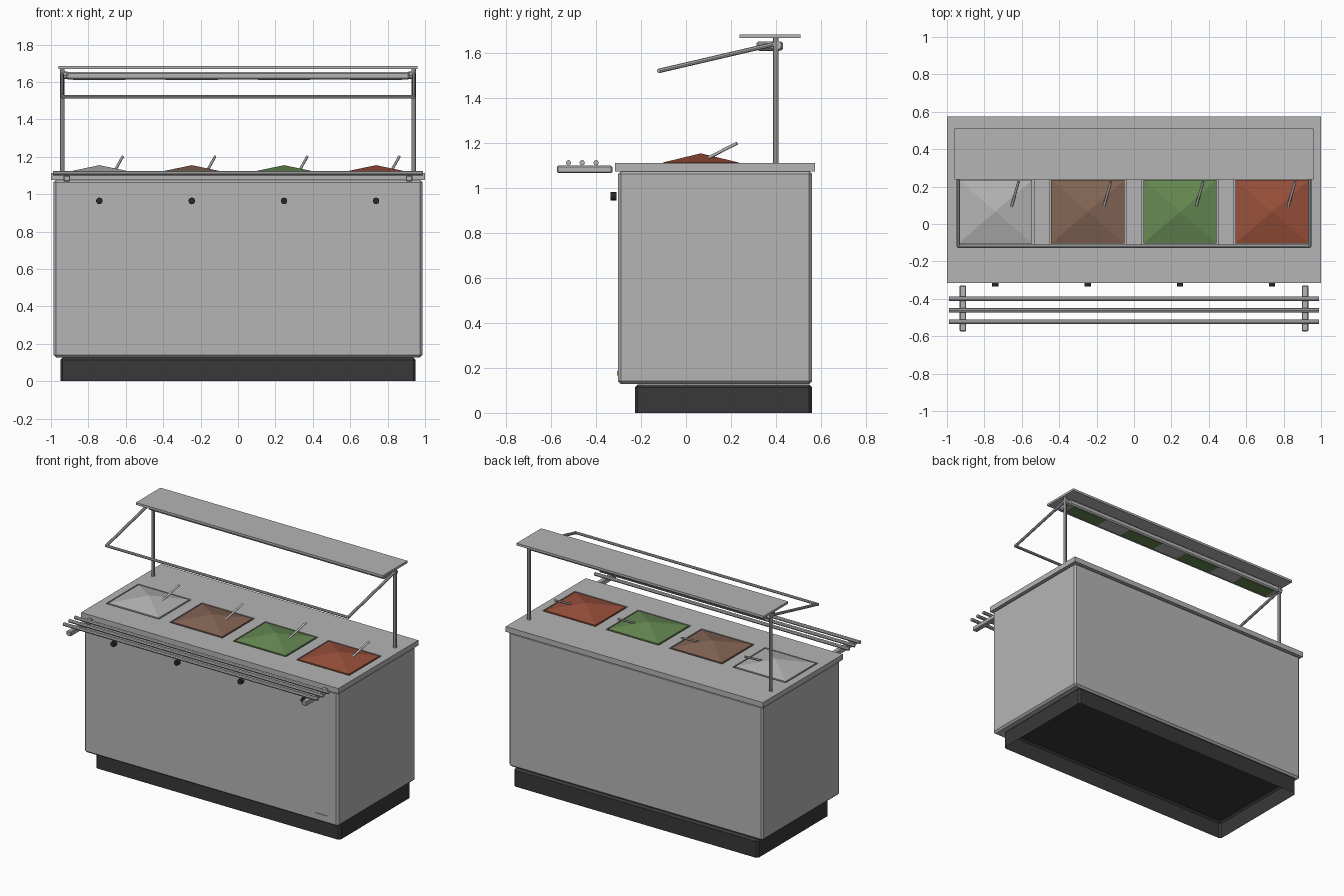
import bpy
import bmesh
import math
from mathutils import Vector

if "Cube" in bpy.data.objects:
    bpy.data.objects.remove(bpy.data.objects["Cube"], do_unlink=True)


def material(name, r, g, b):
    m = bpy.data.materials.new(name)
    m.use_nodes = True
    m.diffuse_color = (r, g, b, 1)
    node = next(n for n in m.node_tree.nodes if n.type == 'BSDF_PRINCIPLED')
    node.inputs["Base Color"].default_value = (r, g, b, 1)
    return m


STEEL = material("steel grey", 0.46, 0.46, 0.467)
PLINTH = material("charcoal", 0.04, 0.04, 0.04)
BLACK = material("knob black", 0.02, 0.02, 0.022)
PALE = material("pale food", 0.455, 0.455, 0.455)
BROWN = material("brown food", 0.23, 0.13, 0.09)
GREEN = material("green food", 0.13, 0.25, 0.085)
RED = material("red food", 0.32, 0.08, 0.043)


def finish(name, bm, mat):
    bmesh.ops.recalc_face_normals(bm, faces=bm.faces)
    mesh = bpy.data.meshes.new(name)
    bm.to_mesh(mesh)
    bm.free()
    mesh.materials.append(mat)
    ob = bpy.data.objects.new(name, mesh)
    bpy.context.collection.objects.link(ob)
    return ob


def activate(ob):
    bpy.ops.object.select_all(action='DESELECT')
    ob.select_set(True)
    bpy.context.view_layer.objects.active = ob


def box(name, xs, ys, zs, mat, chamfer=0, open_base=False):
    """Box between pairs of limits, optionally chamfered or without a base."""
    bm = bmesh.new()
    bmesh.ops.create_cube(bm, size=1)
    for v in bm.verts:
        for axis, (low, high) in enumerate((xs, ys, zs)):
            v.co[axis] = low if v.co[axis] < 0 else high
    base = min(bm.faces, key=lambda f: f.calc_center_median().z)
    edges = [e for e in bm.edges if not (open_base and e in base.edges[:])]
    if chamfer:
        bmesh.ops.bevel(bm, geom=edges, offset=chamfer, segments=1,
                        affect='EDGES')
    if open_base:
        base = min(bm.faces, key=lambda f: f.calc_center_median().z)
        bmesh.ops.delete(bm, geom=[base], context='FACES_ONLY')
    return finish(name, bm, mat)


def rod(name, start, end, radius, mat, sides=8):
    """Cylinder between two points."""
    a, b = Vector(start), Vector(end)
    bm = bmesh.new()
    bmesh.ops.create_cone(bm, cap_ends=True, segments=sides, radius1=radius,
                          radius2=radius, depth=(b - a).length)
    turn = (b - a).to_track_quat('Z', 'Y').to_matrix()
    for v in bm.verts:
        v.co = turn @ v.co + (a + b) / 2
    ob = finish(name, bm, mat)
    activate(ob)
    bpy.ops.object.shade_smooth_by_angle(angle=math.radians(40))


TOP = 1.112
BAYS = [-0.741, -0.247, 0.246, 0.738]
WELL_Y = 0.066

# Hollow plinth, cabinet body and small plate
box("plinth", (-0.95, 0.95), (-0.228, 0.561), (0, 0.127), PLINTH, 0.013, True)
box("cabinet_body", (-0.987, 0.987), (-0.302, 0.561), (0.128, 1.076), STEEL, 0.013)
box("rating_plate", (0.81, 0.905), (-0.307, -0.301), (0.167, 0.187), STEEL)

# Worktop with four food wells cut in
worktop = box("worktop", (-1, 1), (-0.315, 0.574), (1.075, TOP), STEEL)
for x in BAYS:
    cutter = box("well_cutter", (x - 0.206, x + 0.206),
                 (WELL_Y - 0.18, WELL_Y + 0.18), (TOP - 0.02, TOP + 0.05), STEEL)
    cutter.hide_render = True
    cut = worktop.modifiers.new("well", 'BOOLEAN')
    cut.operation = 'DIFFERENCE'
    cut.solver = 'EXACT'
    cut.object = cutter
    activate(worktop)
    bpy.ops.object.modifier_apply(modifier=cut.name)
    bpy.data.objects.remove(cutter, do_unlink=True)


def food(x, mat):
    """Low four-sided heap with a short skirt down into the well."""
    bm = bmesh.new()
    rings = []
    for z in (TOP - 0.02, TOP + 0.002):
        rings.append([bm.verts.new((x + sx * 0.196, WELL_Y + sy * 0.169, z))
                      for sx, sy in ((-1, -1), (1, -1), (1, 1), (-1, 1))])
    apex = bm.verts.new((x, WELL_Y, 1.155))
    for i in range(4):
        j = (i + 1) % 4
        bm.faces.new((rings[0][i], rings[0][j], rings[1][j], rings[1][i]))
        bm.faces.new((rings[1][i], rings[1][j], apex))
    bm.faces.new(rings[0][::-1])
    finish("food_heap", bm, mat)


# Food, serving spoons, control knobs and green panels under the lamp
for x, mat in zip(BAYS, (PALE, BROWN, GREEN, RED)):
    food(x, mat)
    rod("spoon_handle", (x + 0.085, 0.09, 1.13), (x + 0.124, 0.227, 1.2),
        0.007, STEEL, 12)
    rod("control_knob", (x, -0.31, 0.964), (x, -0.335, 0.964), 0.018, BLACK, 10)
    box("lamp_panel", (x - 0.14, x + 0.14), (0.328, 0.417), (1.611, 1.614), GREEN)

# Tray slide: three rails on two brackets
for y in (-0.523, -0.462, -0.4):
    rod("tray_rail", (-0.988, y, 1.113), (0.988, y, 1.113), 0.012, STEEL)
for s in (-1, 1):
    x = s * 0.915
    box("tray_bracket", (x - 0.018, x + 0.018), (-0.574, -0.328),
        (1.067, 1.1), STEEL, 0.005)

    # Guard post, sloping arm and lamp clamp at each end
    x = s * 0.94
    rod("guard_post", (x, 0.4, TOP - 0.005), (x, 0.4, 1.67), 0.012, STEEL)
    rod("guard_arm", (x, 0.4, 1.643), (x, -0.12, 1.522), 0.01, STEEL)
    rod("lamp_clamp", (s * 0.912, 0.405, 1.636), (s * 0.945, 0.405, 1.636),
        0.021, STEEL)
rod("guard_front_bar", (-0.945, -0.12, 1.522), (0.945, -0.12, 1.522), 0.0095, STEEL)

# Overhead shelf and the lamp housing under it
box("overhead_shelf", (-0.96, 0.96), (0.237, 0.51), (1.668, 1.684), STEEL)
box("lamp_housing", (-0.918, 0.918), (0.313, 0.432), (1.613, 1.653), STEEL, 0.008)
